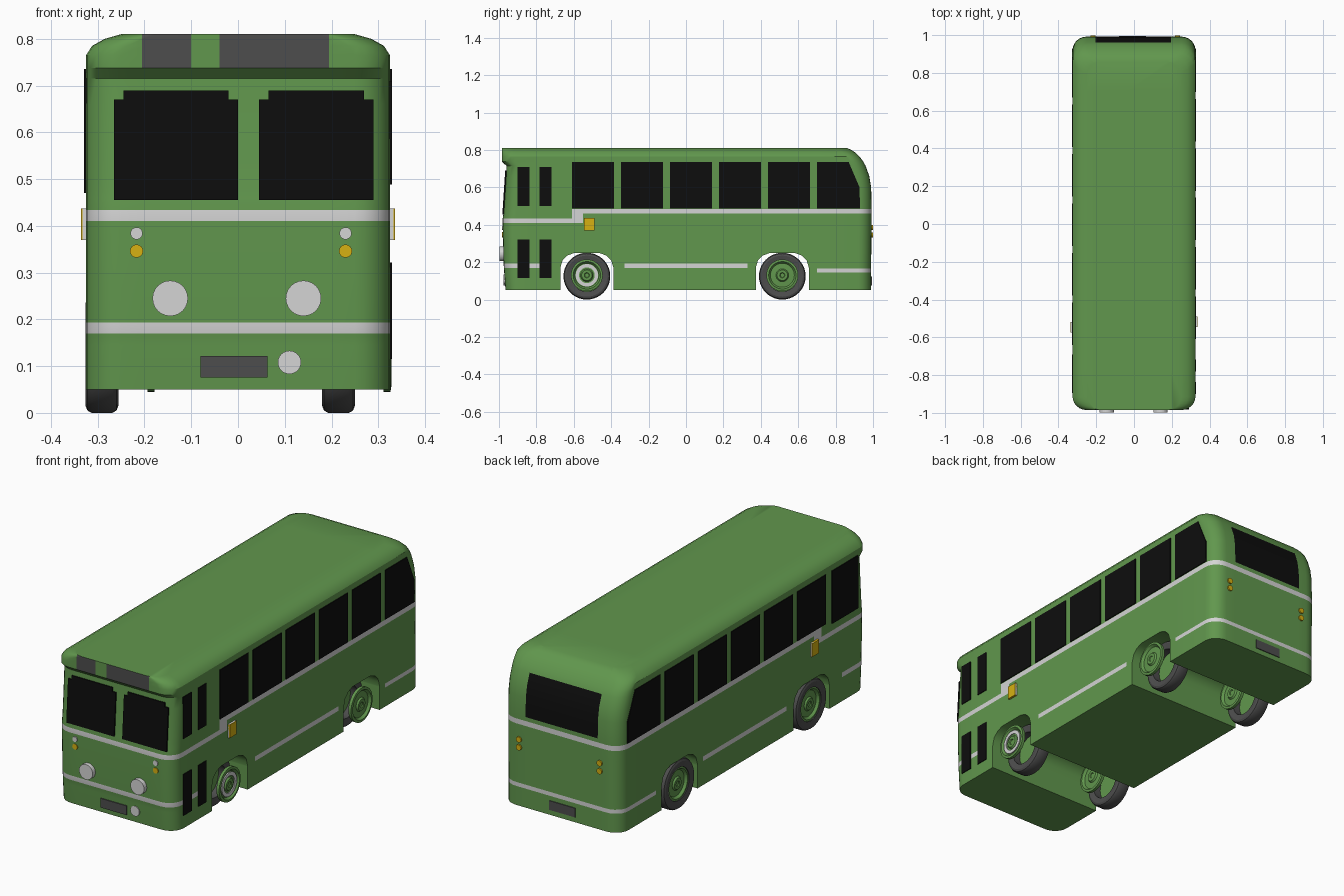
import bpy, bmesh, math
from mathutils import Vector

if "Cube" in bpy.data.objects:
    bpy.data.objects.remove(bpy.data.objects["Cube"])


def material(name, rgb):
    m = bpy.data.materials.new(name)
    m.use_nodes = True
    m.diffuse_color = (*rgb, 1)
    m.node_tree.nodes["Principled BSDF"].inputs["Base Color"].default_value = (*rgb, 1)
    return m


GREEN = material("green paint", (0.12, 0.31, 0.075))
WHITE = material("light trim", (0.66, 0.66, 0.66))
BLACK = material("black glass", (0.004, 0.004, 0.004))
GREY = material("dark grey", (0.075, 0.075, 0.075))
AMBER = material("amber", (0.68, 0.44, 0.006))


def finish(name, bm, mats, smooth=True):
    bmesh.ops.recalc_face_normals(bm, faces=bm.faces)
    mesh = bpy.data.meshes.new(name)
    bm.to_mesh(mesh)
    bm.free()
    for m in mats:
        mesh.materials.append(m)
    ob = bpy.data.objects.new(name, mesh)
    bpy.context.collection.objects.link(ob)
    if smooth:
        smooth_object(ob)
    return ob


def smooth_object(ob):
    bpy.ops.object.select_all(action="DESELECT")
    ob.select_set(True)
    bpy.context.view_layer.objects.active = ob
    bpy.ops.object.shade_smooth_by_angle(angle=math.radians(30))


def prism(name, pts, offset, mat, depth=0.003):
    """Outline extruded along offset, sunk slightly into the surface."""
    off = Vector(offset)
    back = off.normalized() * depth
    bm = bmesh.new()
    lo = [bm.verts.new(Vector(p) - back) for p in pts]
    hi = [bm.verts.new(Vector(p) + off) for p in pts]
    bm.faces.new(lo)
    bm.faces.new(hi)
    n = len(pts)
    for i in range(n):
        bm.faces.new((lo[i], lo[(i + 1) % n], hi[(i + 1) % n], hi[i]))
    return finish(name, bm, [mat], False)


def side_plate(name, side, pts, mat, thick=0.004):
    return prism(name, [(side * 0.325, y, z) for y, z in pts], (side * thick, 0, 0), mat)


def rect(a, b, c, d):
    return [(a, c), (b, c), (b, d), (a, d)]


def disc(name, x, z, r, y, thick, mat):
    ring = [2 * math.pi * i / 24 for i in range(24)]
    pts = [(x + r * math.cos(a), y, z + r * math.sin(a)) for a in ring]
    return prism(name, pts, (0, thick, 0), mat, 0.008)


def lathe(name, profile, centre, mat, flip=1, closed=False, seg=40):
    """Profile of (radius, x) turned about the x axis."""
    bm = bmesh.new()
    pts = profile + profile[:1] if closed else profile
    vs = [bm.verts.new((flip * x, 0, r)) for r, x in pts]
    es = [bm.edges.new(p) for p in zip(vs, vs[1:])]
    bmesh.ops.spin(bm, geom=vs + es, cent=(0, 0, 0), axis=(1, 0, 0),
                   angle=2 * math.pi, steps=seg)
    bmesh.ops.remove_doubles(bm, verts=bm.verts, dist=0.0001)
    ob = finish(name, bm, [mat])
    ob.location = centre
    return ob


# Body shell: rounded outlines stacked by height (z, front y, rear y, half width)
levels = [(0.05, -0.965, 0.99, 0.325), (0.145, -0.972, 0.99, 0.325),
          (0.165, -0.973, 0.99, 0.325), (0.17, -0.974, 0.99, 0.325),
          (0.193, -0.975, 0.99, 0.325), (0.41, -0.98, 0.992, 0.325),
          (0.434, -0.98, 0.992, 0.325), (0.46, -0.976, 0.992, 0.325),
          (0.485, -0.974, 0.992, 0.325), (0.505, -0.972, 0.992, 0.325),
          (0.60, -0.966, 0.99, 0.325), (0.66, -0.962, 0.98, 0.325),
          (0.715, -0.960, 0.96, 0.325), (0.738, -0.985, 0.948, 0.325),
          (0.765, -0.985, 0.927, 0.325), (0.785, -0.985, 0.907, 0.312),
          (0.80, -0.985, 0.885, 0.285), (0.81, -0.985, 0.86, 0.25)]


def outline(yf, yr, hw, rx=0.075, ry=0.07, steps=6):
    pts = []
    for k, (sx, y) in enumerate([(1, yr - ry), (-1, yr - ry), (-1, yf + ry), (1, yf + ry)]):
        for i in range(steps + 1):
            a = math.pi / 2 * (k + i / steps)
            pts.append((sx * (hw - rx) + rx * math.cos(a), y + ry * math.sin(a)))
    return pts


bm = bmesh.new()
rings = [[bm.verts.new((x, y, z)) for x, y in outline(yf, yr, hw)]
         for z, yf, yr, hw in levels]
n = len(rings[0])
for lo, hi in zip(rings, rings[1:]):
    for i in range(n):
        bm.faces.new((lo[i], lo[(i + 1) % n], hi[(i + 1) % n], hi[i]))
bm.faces.new(rings[0])
bm.faces.new(rings[-1])
cuts = [((0, y, 0), (0, 1, 0)) for y in (-0.77, -0.61, -0.55, -0.33, 0.33, 0.7)]
cuts += [((x, 0, 0), (1, 0, 0)) for x in (-0.205, -0.1, -0.04, 0.195)]
for co, no in cuts:
    bmesh.ops.bisect_plane(bm, geom=bm.verts[:] + bm.edges[:] + bm.faces[:],
                           plane_co=co, plane_no=no)

# Painted bands and inset panels: (material slot, x range, y range, z range)
ALL = (-1, 1)
paint = [(1, ALL, (-1, -0.55), (0.41, 0.434)), (1, ALL, (-0.61, 1), (0.46, 0.485)),
         (1, ALL, (-0.61, -0.55), (0.41, 0.485)), (1, ALL, (-1, -0.77), (0.17, 0.193)),
         (1, ALL, (-0.33, 0.33), (0.17, 0.193)), (1, ALL, (0.7, 1), (0.145, 0.165)),
         (2, (-0.205, 0.195), (0.9, 1), (0.505, 0.715)),
         (3, (-0.205, -0.1), (-1, -0.95), (0.738, 0.809)),
         (3, (-0.04, 0.195), (-1, -0.95), (0.738, 0.809))]
for f in bm.faces:
    c = f.calc_center_median()
    for slot, *spans in paint:
        if all(a < v < b for v, (a, b) in zip(c, spans)):
            f.material_index = slot
body = finish("body", bm, [GREEN, WHITE, BLACK, GREY], False)

# Wheel arches cut straight through the body
arch = [(-0.142, 0), (-0.142, 0.17), (-0.13, 0.21), (-0.105, 0.235), (-0.07, 0.248)]
arch += [(-y, z) for y, z in reversed(arch)]
AXLES = {"front": -0.53, "rear": 0.515}
for end, y0 in AXLES.items():
    cutter = prism(end + "_arch_cutter", [(-0.5, y0 + y, z) for y, z in arch], (1, 0, 0), GREEN)
    cutter.hide_render = True
    mod = body.modifiers.new("arch", "BOOLEAN")
    mod.operation, mod.solver, mod.object = "DIFFERENCE", "EXACT", cutter
    bpy.context.view_layer.objects.active = body
    bpy.ops.object.modifier_apply(modifier=mod.name)
    bpy.data.objects.remove(cutter)
smooth_object(body)

# Side windows, with a tapered pane at the rear corner
for side, shift, label in ((1, 0, "left"), (-1, -0.03, "right")):
    for i in range(5):
        y = -0.61 + 0.262 * i + shift
        side_plate(f"{label}_window_{i + 1}", side, rect(y, y + 0.225, 0.488, 0.735), BLACK)
    rear = [(0.70 + shift, 0.488), (0.93, 0.488), (0.928, 0.60), (0.87, 0.735), (0.70 + shift, 0.735)]
    side_plate(label + "_rear_window", side, rear, BLACK)
    # Side marker with an amber face
    y = -0.545 + shift
    side_plate(label + "_marker_base", side, rect(y, y + 0.055, 0.37, 0.437), WHITE, 0.008)
    side_plate(label + "_marker", side, rect(y, y + 0.055, 0.37, 0.437), AMBER, 0.011)
side_plate("driver_window", -1, rect(-0.895, -0.69, 0.47, 0.735), BLACK)

# Door glass
for i, y in enumerate((-0.90, -0.782)):
    for part, lo, hi in (("upper", 0.5, 0.71), ("lower", 0.115, 0.322)):
        side_plate(f"door_{part}_glass_{i + 1}", 1, rect(y, y + 0.064, lo, hi), BLACK)

# Windscreen panes with stepped upper corners
for label, a, b in (("right", -0.265, 0.0), ("left", 0.045, 0.29)):
    s = 0.02
    shape = [(a, 0.455), (b, 0.455), (b, 0.67), (b - s, 0.67), (b - s, 0.69),
             (a + s, 0.69), (a + s, 0.67), (a, 0.67)]
    pts = [(x, -0.977 + (z - 0.455) * 0.065, z) for x, z in shape]
    prism(label + "_windscreen", pts, (0, -0.005, 0), BLACK)

# Front lamps, rear lamps and number plates
for label, x in (("right", -0.145), ("left", 0.14)):
    disc(label + "_headlamp", x, 0.245, 0.038, -0.976, -0.022, WHITE)
for label, x in (("right", -0.217), ("left", 0.23)):
    disc(label + "_side_lamp", x, 0.384, 0.013, -0.979, -0.005, WHITE)
    disc(label + "_indicator", x, 0.346, 0.014, -0.978, -0.005, AMBER)
    for z in (0.345, 0.385):
        disc(label + "_tail_lamp", x, z, 0.014, 0.991, 0.008, AMBER)
disc("fog_lamp", 0.11, 0.108, 0.025, -0.969, -0.006, WHITE)
plate = rect(-0.08, 0.063, 0.076, 0.122)
prism("front_plate", [(x, -0.971, z) for x, z in plate], (0, -0.004, 0), GREY)
prism("rear_plate", [(x, 0.99, z) for x, z in plate], (0, 0.004, 0), GREY)

# Wheels: open tyres with an inner rim and an offset hub disc
tyre = [(0.082, -0.03), (0.11, -0.035), (0.12, -0.031), (0.125, -0.022),
        (0.125, 0.022), (0.12, 0.031), (0.11, 0.035), (0.082, 0.03)]
hub = [(0, -0.008), (0.085, -0.008), (0.085, 0.007), (0.073, 0.009), (0.064, -0.003),
       (0.034, -0.001), (0.028, 0.007), (0.014, 0.007), (0.011, 0.003), (0, 0.003)]
band = [(0.042, 0.0), (0.042, 0.005), (0.06, 0.005), (0.06, 0.0)]
for end, y in AXLES.items():
    for label, tx, hx in (("left", 0.215, 0.319), ("right", -0.291, -0.186)):
        name = f"{end}_{label}_"
        lathe(name + "tyre", tyre, (tx, y, 0.125), GREY, closed=True)
        lathe(name + "rim", hub, (tx - 0.018, y, 0.125), GREEN, flip=-1)
        lathe(name + "hub", hub, (hx, y, 0.13), GREEN)
lathe("front_left_hub_band", band, (0.319, AXLES["front"], 0.13), WHITE, closed=True)
